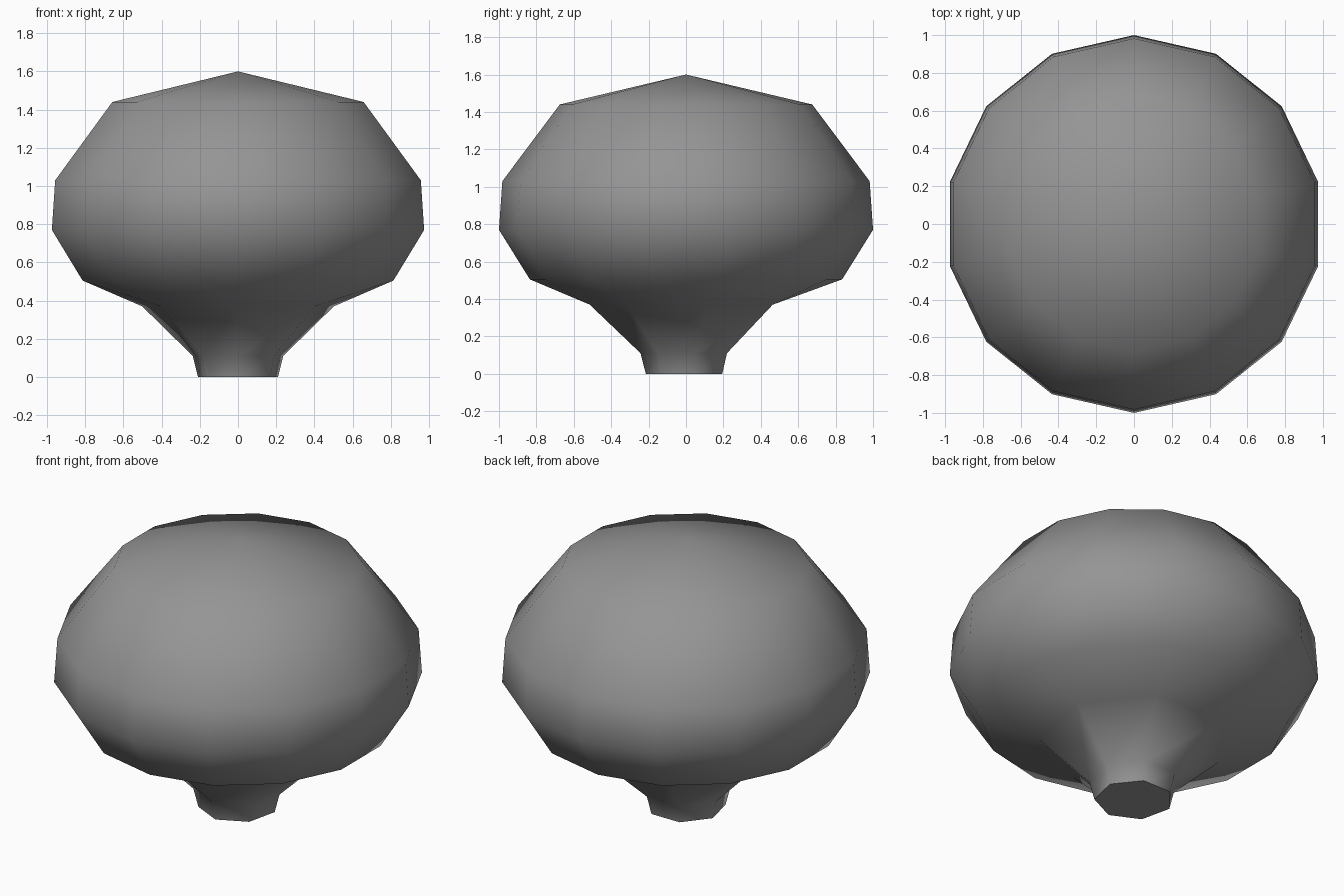
import bpy, bmesh
from math import sin, cos, pi

if "Cube" in bpy.data.objects:
    bpy.data.objects.remove(bpy.data.objects["Cube"])

bm = bmesh.new()

def ring(n, r, z):
    # first corner faces the front (-y)
    return [bm.verts.new((r * sin(2 * pi * i / n), -r * cos(2 * pi * i / n), z)) for i in range(n)]

def bridge(a, b):
    n = len(a)
    for i in range(n):
        j = (i + 1) % n
        bm.faces.new((a[i], a[j], b[j], b[i]))

# seven-sided flaring stem
stem = [ring(7, r, z) for r, z in ((0.215, 0.0), (0.243, 0.11), (0.515, 0.37))]
for a, b in zip(stem, stem[1:]):
    bridge(a, b)
base = bm.faces.new(stem[0][::-1])

# fourteen-sided rounded crown
crown = [ring(14, r, z) for r, z in ((0.835, 0.505), (1.0, 0.77), (0.982, 1.03), (0.675, 1.44))]
for a, b in zip(crown, crown[1:]):
    bridge(a, b)

# join the seven-sided flare to the fourteen-sided crown
a, b = stem[-1], crown[0]
for i in range(7):
    j, p, q, s = (i + 1) % 7, 2 * i, 2 * i + 1, (2 * i + 2) % 14
    bm.faces.new((a[i], b[q], b[p]))
    bm.faces.new((a[i], a[j], b[q]))
    bm.faces.new((a[j], b[s], b[q]))

# shallow pointed top
tip = bm.verts.new((0, 0, 1.6))
for i in range(14):
    bm.faces.new((crown[-1][i], crown[-1][(i + 1) % 14], tip))

# smooth shading everywhere except the flat underside
bmesh.ops.recalc_face_normals(bm, faces=bm.faces)
for f in bm.faces:
    f.smooth = f is not base
for e in base.edges:
    e.smooth = False

mesh = bpy.data.meshes.new("rounded_crown_with_stem")
bm.to_mesh(mesh)
bm.free()

# dark grey surface
mat = bpy.data.materials.new("dark_grey")
mat.diffuse_color = (0.3, 0.3, 0.3, 1)
mat.use_nodes = True
mat.node_tree.nodes["Principled BSDF"].inputs["Base Color"].default_value = mat.diffuse_color
mesh.materials.append(mat)
bpy.context.collection.objects.link(bpy.data.objects.new("rounded_crown_with_stem", mesh))
